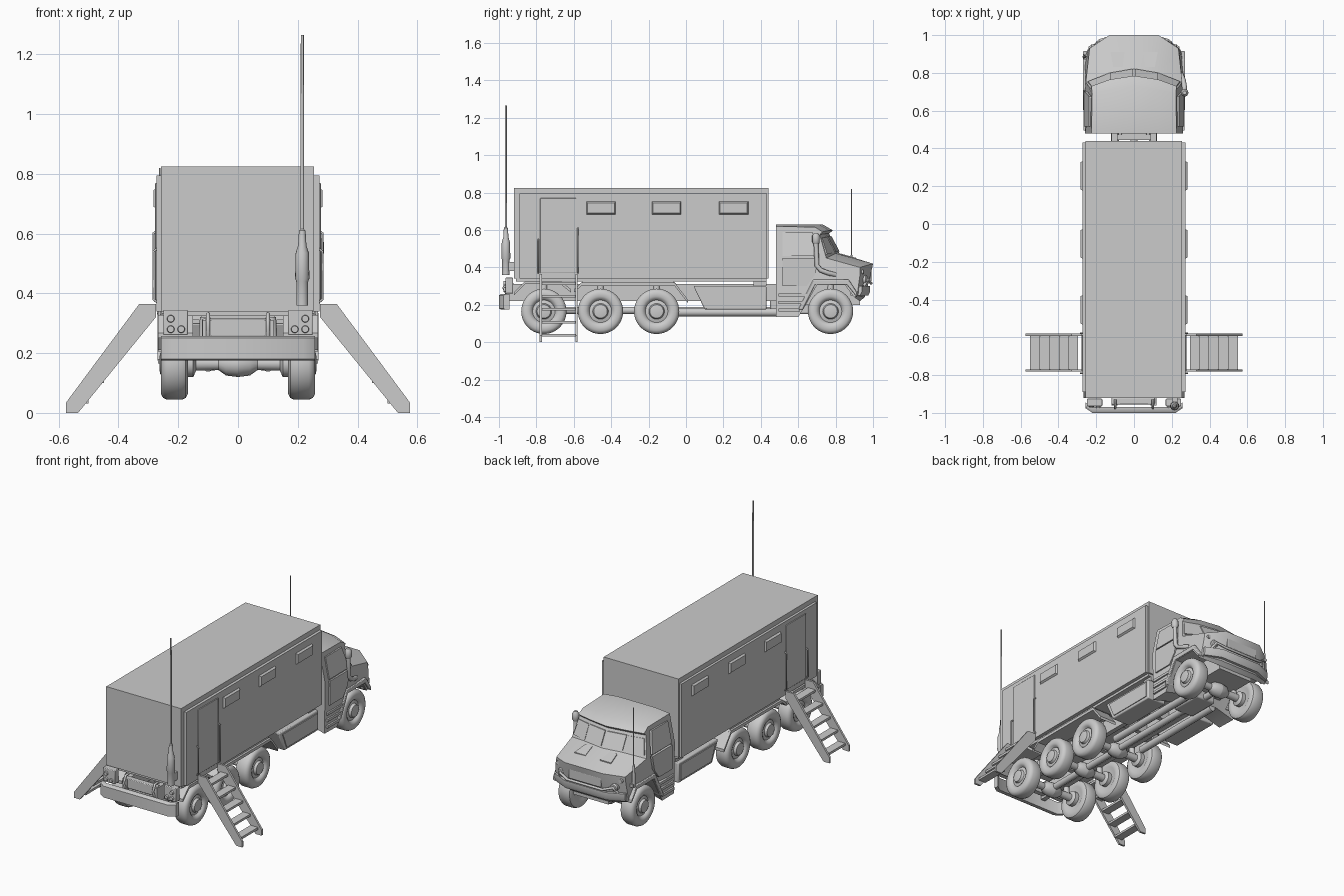
import bpy, bmesh, math
from mathutils import Vector

if "Cube" in bpy.data.objects:
    bpy.data.objects.remove(bpy.data.objects["Cube"])


def finish(name, bm, bevel=0):
    bmesh.ops.remove_doubles(bm, verts=bm.verts, dist=1e-5)
    bmesh.ops.recalc_face_normals(bm, faces=bm.faces)
    me = bpy.data.meshes.new(name)
    bm.to_mesh(me)
    bm.free()
    ob = bpy.data.objects.new(name, me)
    bpy.context.collection.objects.link(ob)
    if bevel:
        m = ob.modifiers.new("Bevel", 'BEVEL')
        m.width, m.segments, m.limit_method = bevel, 2, 'ANGLE'
    return ob


def loft(name, rings, bevel=0):
    """Skin equal-length rings of 3D points and cap both ends."""
    bm = bmesh.new()
    vs = [[bm.verts.new(p) for p in r] for r in rings]
    n = len(vs[0])
    for a, b in zip(vs, vs[1:]):
        for i in range(n):
            j = (i + 1) % n
            bm.faces.new((a[i], a[j], b[j], b[i]))
    bm.faces.new(vs[0])
    bm.faces.new(vs[-1])
    return finish(name, bm, bevel)


def box(name, x0, x1, y0, y1, z0, z1, bevel=0):
    return loft(name, [[(x0, y0, z), (x1, y0, z), (x1, y1, z), (x0, y1, z)] for z in (z0, z1)], bevel)


def prism_x(name, pts, x0, x1, bevel=0):
    return loft(name, [[(x, y, z) for y, z in pts] for x in (x0, x1)], bevel)


def prism_y(name, pts, y0, y1, bevel=0):
    return loft(name, [[(x, y, z) for x, z in pts] for y in (y0, y1)], bevel)


def lathe(name, prof, origin, axis, n=32):
    """Revolve (distance along axis, radius) points about an axis."""
    ax = Vector(axis).normalized()
    u = ax.orthogonal().normalized()
    v = ax.cross(u)
    o = Vector(origin)
    ang = [2 * math.pi * i / n for i in range(n)]
    return loft(name, [[o + ax * d + (u * math.cos(a) + v * math.sin(a)) * r for a in ang] for d, r in prof])


def rod(name, p, q, r, n=12):
    d = Vector(q) - Vector(p)
    return lathe(name, [(0, r), (d.length, r)], p, d, n)


def tube(name, pts, r):
    cu = bpy.data.curves.new(name, 'CURVE')
    cu.dimensions, cu.bevel_depth, cu.bevel_resolution, cu.use_fill_caps = '3D', r, 2, True
    sp = cu.splines.new('POLY')
    sp.points.add(len(pts) - 1)
    for p, c in zip(sp.points, pts):
        p.co = (*c, 1)
    ob = bpy.data.objects.new(name, cu)
    bpy.context.collection.objects.link(ob)
    return ob


# Shelter body
box("shelter", -.257, .255, -.92, .44, .34, .825)
box("shelter_underframe", -.25, .25, -.91, .43, .325, .345)

# Cab: profiles skinned across the width, with the wheel arch in the outline
inner = [(.48, .17), (.48, .45), (.48, .63), (.71, .63), (.765, .598), (.745, .58), (.80, .475), (1.0, .42),
         (.985, .35), (.955, .24), (.93, .22), (.85, .31), (.70, .31), (.63, .20), (.60, .17)]
outer = [(.255, .48, .135), (.26, .48, .45), (.225, .48, .62), (.222, .69, .615), (.225, .73, .59),
         (.228, .715, .575), (.255, .75, .45), (.235, .93, .40), (.24, .93, .36), (.25, .915, .25),
         (.25, .90, .24), (.262, .85, .305), (.262, .70, .305), (.262, .635, .19), (.258, .60, .135)]


def cab_ring(s):
    return [(s * x, y, z) for x, y, z in outer]


mid = lambda x, v=0: [(x, y + (v if 3 <= i <= 6 else 0), z) for i, (y, z) in enumerate(inner)]
loft("cab", [cab_ring(-1), mid(-.13), mid(0, .02), mid(.13), cab_ring(1)])
box("engine_block", -.12, .12, .64, .93, .2, .33)
box("grille", -.11, .11, .95, .992, .325, .385, .004)
loft("front_bumper", [[(x, y - .06, .25), (x, y - .01, .25), (x, y, .27), (x, y, .30), (x, y - .06, .30)]
                      for x, y in ((-.24, .94), (-.14, .985), (.14, .985), (.24, .94))])
tube("bull_bar", [(-.2, .95, .3), (-.18, .972, .335), (-.12, .99, .315), (.12, .99, .315), (.18, .972, .335), (.2, .95, .3)], .008)


def side_x(z):
    return .261 if z < .45 else .261 - .035 * (z - .45) / .17


def cab_panel(name, s, pts, t):
    loft(name, [[(s * (side_x(z) + d), y, z) for y, z in pts] for d in (-.008, t)])


# Wheel cross-section: distance outwards, radius
tyre = [(.175, .03), (.175, .065), (.168, .08), (.168, .102), (.175, .115), (.188, .121), (.237, .121), (.25, .115),
        (.258, .102), (.258, .08), (.252, .068), (.24, .06), (.245, .042), (.26, .036), (.263, .02)]
axles = (-.76, -.457, -.157, .773)

for s, side in ((-1, "left"), (1, "right")):
    # Shelter side panel, door, window covers
    prism_x("side_panel_" + side, [(-.89, .34), (.432, .34), (.432, .795), (-.89, .795)], s * .25, s * .272)
    prism_x("door_" + side, [(-.78, .37), (-.587, .37), (-.587, .77), (-.78, .77)], s * .26, s * .277, .002)
    for y in (-.455, -.105, .255):
        loft("window_cover_" + side, [[(s * x, y - w, .755 - c), (s * x, y + w, .755 - c),
                                       (s * x, y + w, .68 + c), (s * x, y - w, .68 + c)]
                                      for x, w, c in ((.268, .08, 0), (.283, .072, .01))])
    for y, z in ((-.79, .54), (-.578, .60)):
        tube("grab_rail_" + side, [(s * .27, y, .37), (s * .283, y, .38), (s * .283, y, z), (s * .27, y, z + .01)], .004)

    # Folding stairs
    stringer = [(.275, .32), (.275, .365), (.33, .365), (.575, .035), (.575, 0), (.535, 0)]
    for y in (-.782, -.592):
        prism_y("stair_stringer_" + side, [(s * x, z) for x, z in stringer], y, y + .013)
    for i in range(5):
        t = (i + .45) / 5
        x, z = .30 + .255 * t, .345 - .345 * t
        box("stair_tread_" + side, s * (x - .027), s * (x + .024), -.772, -.59, z - .007, z + .007)

    # Wheels, hubs
    for y in axles:
        lathe("wheel_" + side, tyre, (0, y, .165), (s, 0, 0), 40)
        lathe("axle_half_" + side, [(.0, .045), (.04, .04), (.065, .022), (.14, .024), (.15, .045), (.18, .045)],
              (0, y, .165), (s, 0, 0), 16)
        rod("suspension_strut_" + side, (s * .12, y, .16), (s * .11, y, .32), .018)

    # Rear fenders as bent plates
    for pts in ([(-.92, .25), (-.86, .31), (-.67, .31), (-.615, .265)],
                [(-.60, .265), (-.56, .30), (-.06, .30), (.01, .21)]):
        prism_x("rear_fender_" + side, pts + [(y, z + .018) for y, z in reversed(pts)], s * .15, s * .268)
    prism_x("fender_bracket_" + side, [(-.57, .31), (-.54, .335), (-.08, .335), (-.05, .31)], s * .12, s * .255)

    # Frame rail, storage box
    box("frame_rail_" + side, s * .088, s * .118, -.96, .9, .22, .31)
    prism_x("storage_box_" + side, [(.04, .30), (.43, .30), (.43, .175), (.10, .175)], s * .12, s * .25, .006)
    prism_x("storage_lid_" + side, [(.075, .285), (.415, .285), (.415, .19), (.115, .19)], s * .24, s * .255)
    box("storage_bracket_" + side, s * .1, s * .23, .36, .43, .30, .33)

    # Cab doors, steps, arch flare, glazing
    cab_panel("cab_door_" + side, s, [(.515, .30), (.645, .30), (.69, .36), (.71, .45), (.515, .45)], .007)
    cab_panel("door_window_" + side, s, [(.515, .46), (.705, .46), (.675, .59), (.515, .59)], .006)
    for z in (.165, .205, .245):
        box("cab_step_" + side, s * .24, s * .268, .495, .61 + (z - .165) * .4, z, z + .016)
    arch = [(.625, .175), (.69, .308), (.86, .308), (.915, .24)]
    top = [(.915, .265), (.87, .335), (.68, .335), (.60, .175)]
    prism_x("arch_flare_" + side, arch + top, s * .19, s * .27, .004)
    pane = [(.008, .779, .565), (.125, .759, .565), (.125, .801, .485), (.008, .821, .485)]
    loft("windscreen_" + side, [[(s * x, y + d, z) for x, y, z in pane] for d in (-.012, 0)])
    pane = [(.135, .757, .562), (.222, .73, .558), (.243, .757, .47), (.135, .80, .48)]
    loft("windscreen_corner_" + side, [[(s * x, y + d, z) for x, y, z in pane] for d in (-.016, -.002)])
    vent = [(.06, .83, .467), (.11, .83, .467), (.125, .91, .445), (.05, .91, .445)]
    loft("hood_vent_" + side, [[(s * x, y, z + d) for x, y, z in vent] for d in (-.012, .006)])
    lathe("headlight_" + side, [(0, .024), (.05, .024), (.058, .018)], (s * .18, .91, .335), (0, 1, 0), 20)
    lathe("marker_light_" + side, [(0, .012), (.03, .012)], (s * .215, .92, .375), (0, 1, 0), 12)

    # Tail lights
    box("tail_light_box_" + side, s * .168, s * .25, -.965, -.925, .26, .345, .004)
    for x, z in ((.19, .28), (.225, .28), (.225, .315)):
        lathe("tail_light_" + side, [(0, .013), (.012, .011)], (s * x, -.963, z), (0, -1, 0), 14)
    tube("tow_hook_" + side, [(s * .1, -.95, .24), (s * .1, -.975, .29), (s * .1, -.955, .33), (s * .1, -.93, .33)], .007)

# Chassis centre: cross members, drive shaft, rear bumper
for y in (-.93, -.61, -.31, 0, .2, .46):
    box("cross_member", -.1, .1, y - .015, y + .015, .235, .295)
rod("drive_shaft", (0, -.76, .17), (0, .77, .17), .02)
for x in (-.1, .1):
    rod("brake_pipe", (x, -.05, .16), (x, .6, .16), .022)
box("gearbox", -.07, .07, .45, .66, .15, .29, .01)
box("rear_winch_housing", -.12, .11, -.955, -.92, .255, .315, .004)
loft("rear_bumper", [[(x, y, .18), (x, y, .25), (x, y + .01, .257), (x, y + .03, .257), (x, y + .03, .175), (x, y + .01, .175)]
                     for x, y in ((-.257, -.975), (-.22, -1), (.22, -1), (.257, -.975))])

# Antennas
lathe("rear_antenna", [(.36, .02), (.44, .02), (.45, .024), (.535, .022), (.56, .014), (.61, .011), (.615, .006), (1.265, .005)],
      (.215, -.963, 0), (0, 0, 1), 16)
box("rear_antenna_bracket", .20, .23, -.965, -.91, .38, .43)
lathe("front_antenna", [(.33, .01), (.40, .01), (.46, .006), (.47, .003), (.82, .003)], (-.262, .885, 0), (0, 0, 1), 12)
box("front_antenna_bracket", -.268, -.22, .87, .90, .33, .35)

# Air intake pipe
tube("intake_pipe", [(.245, .80, .36), (.262, .76, .37), (.268, .72, .385), (.268, .70, .41), (.268, .695, .53)], .013)
lathe("intake_head", [(.525, .014), (.535, .02), (.57, .02), (.585, .01)], (.268, .695, 0), (0, 0, 1), 16)

# Smooth rounded parts, keep hard edges
bpy.ops.object.select_all(action='DESELECT')
for ob in bpy.context.scene.objects:
    if ob.type == 'MESH':
        ob.select_set(True)
        bpy.context.view_layer.objects.active = ob
bpy.ops.object.shade_smooth_by_angle(angle=math.radians(35))
